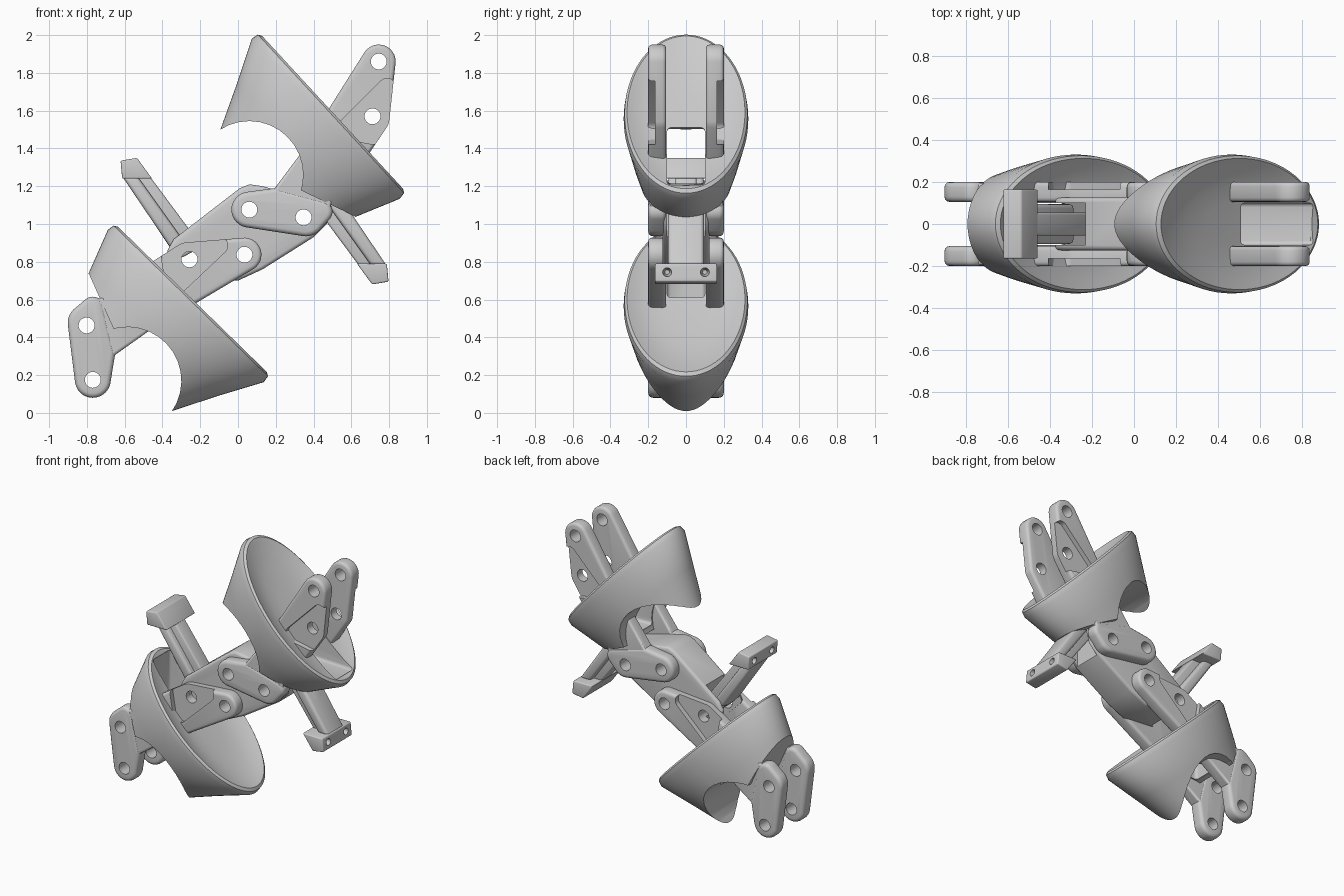
import bpy
import bmesh
from math import cos, sin, pi, radians
from mathutils import Matrix, Vector

cube = bpy.data.objects.get("Cube")
if cube:
    bpy.data.objects.remove(cube, do_unlink=True)

# Second unit: half turn about a diagonal axis; second arm: half turn about y
FLIP = Matrix(((0.028, 0, 0.9996, -1.846), (0, -1, 0, 0),
               (0.9996, 0, -0.028, 0.145), (0, 0, 0, 1)))
TURN = Matrix(((-1, 0, 0, 0.175), (0, 1, 0, 0), (0, 0, -1, 2.03), (0, 0, 0, 1)))


def make(name, bm):
    bmesh.ops.recalc_face_normals(bm, faces=bm.faces[:])
    mesh = bpy.data.meshes.new(name)
    bm.to_mesh(mesh)
    bm.free()
    obj = bpy.data.objects.new(name, mesh)
    bpy.context.collection.objects.link(obj)
    return obj


def activate(obj):
    bpy.ops.object.select_all(action='DESELECT')
    obj.select_set(True)
    bpy.context.view_layer.objects.active = obj


def hull(name, circles, y0, y1):
    """Plate wrapped around circles (x, z, radius) in the xz plane."""
    bm = bmesh.new()
    for x, z, r in circles:
        steps = 32 if r else 1
        for i in range(steps):
            a = 2 * pi * i / steps
            for y in (y0, y1):
                bm.verts.new((x + r * cos(a), y, z + r * sin(a)))
    res = bmesh.ops.convex_hull(bm, input=bm.verts[:])
    loose = {g for g in res["geom_interior"] + res["geom_unused"]
             if isinstance(g, bmesh.types.BMVert)}
    bmesh.ops.delete(bm, geom=list(loose), context='VERTS')
    bmesh.ops.dissolve_limit(bm, angle_limit=radians(1),
                             verts=bm.verts[:], edges=bm.edges[:])
    return make(name, bm)


def prism(name, points, half):
    return hull(name, [(x, z, 0) for x, z in points], -half, half)


def bevel(obj, width):
    mod = obj.modifiers.new("Bevel", 'BEVEL')
    mod.width, mod.segments = width, 3
    mod.limit_method, mod.angle_limit = 'ANGLE', radians(40)
    activate(obj)
    bpy.ops.object.modifier_apply(modifier=mod.name)


def boolean(obj, tool, operation='DIFFERENCE'):
    mod = obj.modifiers.new("Boolean", 'BOOLEAN')
    mod.operation, mod.object, mod.solver = operation, tool, 'EXACT'
    activate(obj)
    bpy.ops.object.modifier_apply(modifier=mod.name)
    bpy.data.objects.remove(tool, do_unlink=True)


def finish(obj, twin=None, matrix=None):
    activate(obj)
    bpy.ops.object.shade_smooth_by_angle(angle=radians(38))
    if twin:
        copy = obj.copy()
        copy.name = twin
        copy.data = obj.data.copy()
        copy.matrix_world = matrix
        bpy.context.collection.objects.link(copy)


# Flared oval shell with a dished front: rings of depth, shift, semi-axes
RINGS = [(0.05, 0.0, 0.18, 0.1), (0.043, 0.0, 0.33, 0.185), (0.024, 0.0, 0.46, 0.26),
         (0.006, 0.0, 0.525, 0.298), (0.0, 0.0, 0.55, 0.312), (0.012, 0.0, 0.571, 0.325),
         (0.05, 0.0, 0.577, 0.33), (0.27, 0.02, 0.475, 0.285), (0.51, 0.04, 0.37, 0.225)]
centre = Vector((0.501, 0, 1.591))
along = Vector((0.678, 0, -0.735))
outward = Vector((0.735, 0, 0.678))
SIDES = 72
bm = bmesh.new()
loops = []
for depth, shift, su, sv in RINGS:
    loop = []
    for i in range(SIDES):
        a = 2 * pi * i / SIDES
        p = centre + along * (shift + su * cos(a)) - outward * depth
        loop.append(bm.verts.new((p.x, sv * sin(a), p.z)))
    loops.append(loop)
for a, b in zip(loops, loops[1:]):
    for i in range(SIDES):
        j = (i + 1) % SIDES
        bm.faces.new((a[i], a[j], b[j], b[i]))
bm.faces.new(loops[0])
bm.faces.new(loops[-1])
shell = make("upper_shell", bm)

# Arch, slanted underside and slot cut from the shell
boolean(shell, hull("arch_cutter", [(0.06, 1.26, 0.285)], -0.6, 0.6))
boolean(shell, prism("underside_cutter", [(0.62, 1.04), (0.33, 1.18), (-0.2, 1.2),
                                          (0.1, 0.6), (0.9, 0.6)], 0.6))
slot = prism("slot_cutter", [(0.84, 1.2), (1.1, 1.4), (1.1, 1.51), (0.2, 1.51),
                             (0.2, 1.22)], 0.1)
bevel(slot, 0.02)
boolean(shell, slot)
finish(shell, "lower_shell", FLIP)

FRONT_HOLES = [(0.745, 1.86), (0.712, 1.57)]
REAR_HOLES = [(0.06, 1.076), (0.347, 1.035)]
HOLE = 0.042


def drill(obj, holes):
    for x, z in holes:
        boolean(obj, hull("hole_cutter", [(x, z, HOLE)], -0.5, 0.5))


# Paired lugs on each side of the shells
for side, label in ((-1, "right"), (1, "left")):
    y0, y1 = 0.105 * side, 0.2 * side
    front = hull("upper_front_lug_" + label,
                 [(0.745, 1.86, 0.09), (0.712, 1.56, 0.09), (0.41, 1.46, 0.02),
                  (0.62, 1.3, 0.02)], y0, y1)
    bevel(front, 0.025)
    # recess open along the outer edge, leaving a boss and a spine
    boolean(front, hull("pocket_cutter", [(0.73, 1.52, 0.1), (0.79, 1.72, 0.05),
                                          (0.57, 1.5, 0.05)], 0.165 * side, 0.3 * side))
    drill(front, FRONT_HOLES)
    finish(front, "lower_front_lug_" + label, FLIP)

    rear = hull("upper_rear_lug_" + label,
                [(0.06, 1.076, 0.095), (0.36, 1.035, 0.1), (0.44, 1.065, 0.06),
                 (0.2, 1.14, 0.05)], y0, y1)
    bevel(rear, 0.025)
    web = hull("rear_web", [(0.22, 1.14, 0.05), (0.36, 1.36, 0.03), (0.47, 1.2, 0.05),
                            (0.4, 1.07, 0.08)], y0 + 0.004 * side, y1 - 0.004 * side)
    bevel(web, 0.015)
    boolean(rear, web, 'UNION')
    drill(rear, REAR_HOLES)
    finish(rear, "lower_rear_lug_" + label, FLIP)

# Central link joining both units, forked around the arm roots
core = prism("central_link", [(-0.38, 0.85), (-0.34, 0.92), (-0.19, 1.03), (0.01, 1.19),
                              (0.06, 1.21), (0.13, 1.2), (0.5, 1.1), (0.47, 1.0),
                              (0.4, 0.93), (0.13, 0.76), (0.0, 0.7), (-0.25, 0.72)], 0.125)
bevel(core, 0.02)
for matrix in (Matrix.Identity(4), TURN):
    fork = [matrix @ Vector(p) for p in ((-0.5, 0, 0.7), (-0.5, 0, 1.2),
                                         (-0.23, 0, 1.2), (-0.23, 0, 0.7))]
    boolean(core, prism("fork_cutter", [(p.x, p.z) for p in fork], 0.1))
lower_holes = [FLIP @ Vector((x, 0, z)) for x, z in FRONT_HOLES]
drill(core, REAR_HOLES + [(p.x, p.z) for p in lower_holes])
finish(core)

# Arms with a narrow spine, wider outer flange and cross tab
spine = prism("upper_arm_spine", [(-0.61, 1.25), (-0.465, 1.25), (-0.28, 1.0),
                                  (-0.19, 0.88), (-0.3, 0.82), (-0.36, 0.875)], 0.055)
bevel(spine, 0.012)
finish(spine, "lower_arm_spine", TURN)
flange = prism("upper_arm_flange", [(-0.612, 1.25), (-0.53, 1.25), (-0.28, 0.9),
                                    (-0.355, 0.87)], 0.095)
bevel(flange, 0.02)
finish(flange, "lower_arm_flange", TURN)

tab = prism("upper_arm_tab", [(-0.622, 1.335), (-0.535, 1.35), (-0.455, 1.24),
                              (-0.613, 1.24)], 0.165)
bevel(tab, 0.008)
for y in (-0.1, 0.1):
    bm = bmesh.new()
    bmesh.ops.create_cone(bm, cap_ends=True, segments=20, radius1=0.028, radius2=0.012,
                          depth=0.12,
                          matrix=Matrix.Translation((-0.59, y, 1.285))
                          @ Matrix.Rotation(pi / 2, 4, 'Y'))
    boolean(tab, make("tab_hole_cutter", bm))
finish(tab, "lower_arm_tab", TURN)
